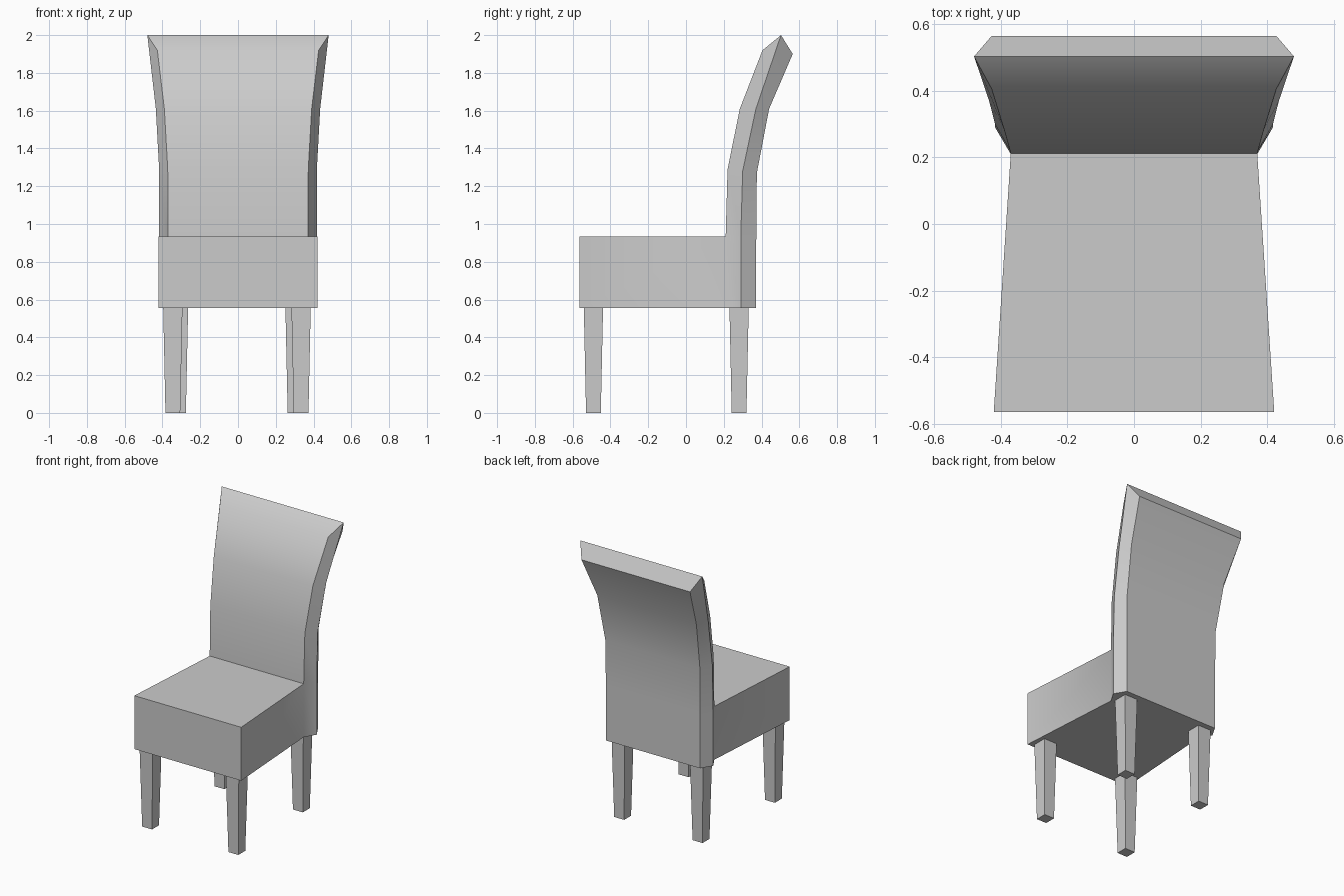
import bpy, bmesh, math

cube = bpy.data.objects.get("Cube")
if cube:
    bpy.data.objects.remove(cube)

# Single upholstery and leg colour
grey = bpy.data.materials.new("light_grey")
grey.use_nodes = True
grey.diffuse_color = (0.6, 0.6, 0.6, 1)
grey.node_tree.nodes["Principled BSDF"].inputs["Base Color"].default_value = (0.6, 0.6, 0.6, 1)


def finish(name, bm):
    bmesh.ops.recalc_face_normals(bm, faces=bm.faces[:])
    mesh = bpy.data.meshes.new(name)
    bm.to_mesh(mesh)
    bm.free()
    mesh.materials.append(grey)
    obj = bpy.data.objects.new(name, mesh)
    bpy.context.collection.objects.link(obj)
    bpy.ops.object.select_all(action='DESELECT')
    obj.select_set(True)
    bpy.context.view_layer.objects.active = obj
    bpy.ops.object.shade_smooth_by_angle(angle=math.radians(40))
    return obj


# Backrest cross-sections, bottom to top: front corner, side ridge, back corner
SECTIONS = [
    ((.37, .21, .555), (.417, .29, .555), (.37, .37, .555)),
    ((.37, .21, .935), (.417, .29, .935), (.37, .372, .935)),
    ((.372, .22, 1.29), (.417, .30, 1.28), (.372, .375, 1.27)),
    ((.39, .285, 1.61), (.435, .37, 1.61), (.39, .44, 1.61)),
    ((.427, .405, 1.92), (.48, .503, 2.0), (.427, .565, 1.9)),
]


def build_upholstery():
    bm = bmesh.new()
    rings = []
    for section in SECTIONS:
        right = [bm.verts.new((-x, y, z)) for x, y, z in section]
        left = [bm.verts.new(p) for p in reversed(section)]
        rings.append(right + left)

    # Backrest walls; the lowest front panel is left open for the seat
    for level, (low, high) in enumerate(zip(rings, rings[1:])):
        for i in range(6):
            if level == 0 and i == 5:
                continue
            j = (i + 1) % 6
            bm.faces.new((low[i], low[j], high[j], high[i]))

    # Sloped top, creased along the crest
    a, b, c, d, e, f = rings[-1]
    bm.faces.new((a, b, e, f))
    bm.faces.new((b, c, d, e))

    # Seat block, widening towards the front
    low, high = rings[0], rings[1]
    fl = [bm.verts.new((s * .421, -.565, .555)) for s in (-1, 1)]
    fh = [bm.verts.new((s * .421, -.565, .935)) for s in (-1, 1)]
    bm.faces.new((fl[0], fl[1], fh[1], fh[0]))
    bm.faces.new((fh[0], fh[1], high[5], high[0]))
    bm.faces.new((fl[0], low[0], high[0], fh[0]))
    bm.faces.new((fl[1], low[5], high[5], fh[1]))
    bm.faces.new((fl[0], fl[1], *reversed(low)))
    return finish("upholstered_seat_and_back", bm)


def build_leg(name, x, y):
    bm = bmesh.new()
    bmesh.ops.create_cube(bm, size=1)
    for v in bm.verts:
        top = v.co.z > 0
        half = .051 if top else .039
        v.co = (x + math.copysign(half, v.co.x), y + math.copysign(half, v.co.y), .56 if top else 0)
    return finish(name, bm)


build_upholstery()
for name, x, y in (("front_right_leg", -.345, -.49), ("front_left_leg", .334, -.49),
                   ("back_right_leg", -.315, .281), ("back_left_leg", .302, .281)):
    build_leg(name, x, y)
